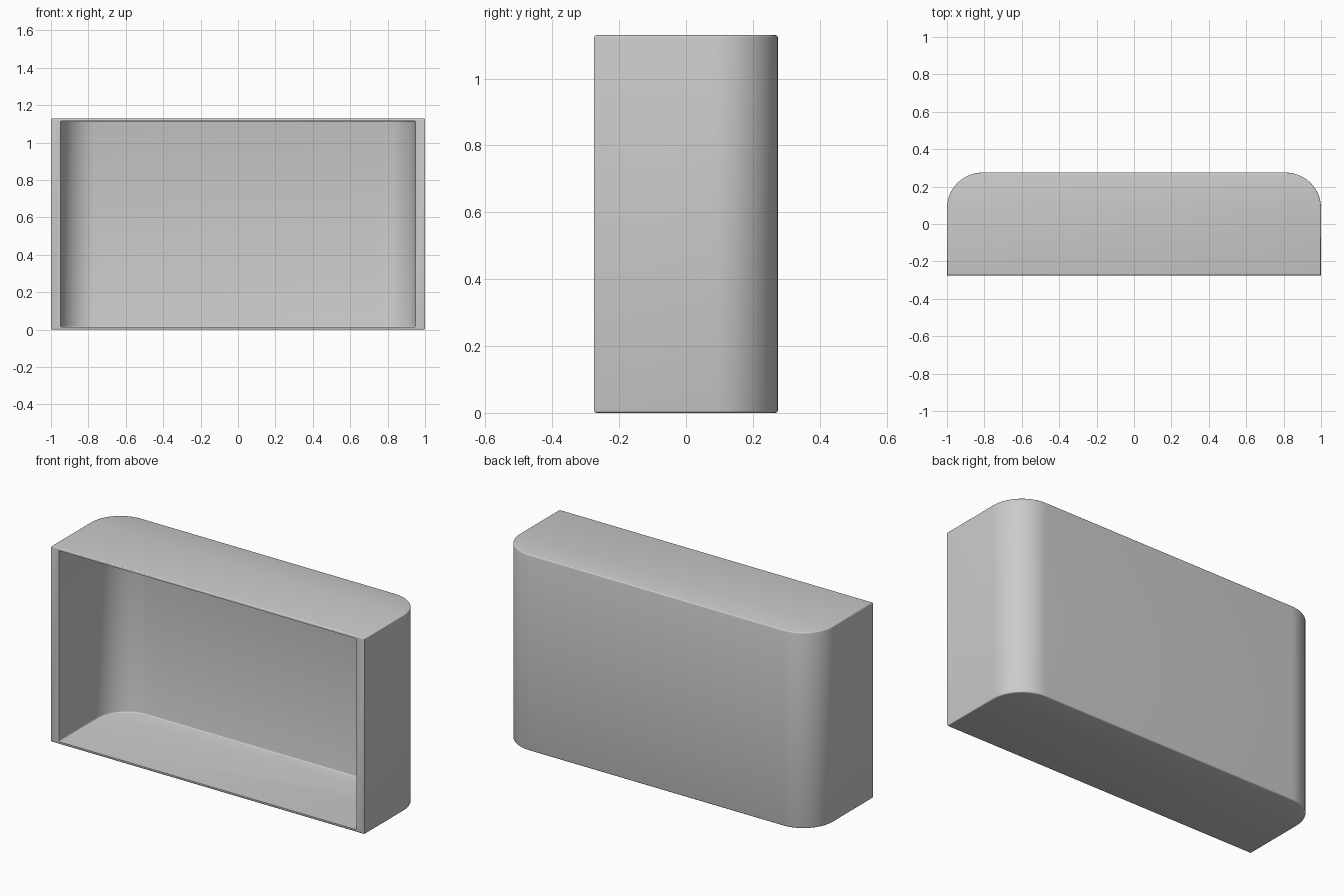
import bpy, bmesh, math

if "Cube" in bpy.data.objects:
    bpy.data.objects.remove(bpy.data.objects["Cube"])


def rounded_block(name, half_w, y0, y1, z0, z1, radius, edge, steps=16):
    """Vertical block with two rounded rear corners and softened rims."""
    outline = [(-half_w, y0), (half_w, y0)]
    for cx, start in ((half_w - radius, 0), (radius - half_w, 90)):
        for i in range(steps + 1):
            a = math.radians(start + 90 * i / steps)
            outline.append((cx + radius * math.cos(a),
                            y1 - radius + radius * math.sin(a)))
    bm = bmesh.new()
    base = bm.faces.new([bm.verts.new((x, y, z0)) for x, y in outline])
    top = bmesh.ops.extrude_face_region(bm, geom=[base])["geom"]
    bmesh.ops.translate(bm, vec=(0, 0, z1 - z0),
                        verts=[v for v in top if isinstance(v, bmesh.types.BMVert)])
    # The extrusion keeps the base face, so the block is closed
    bmesh.ops.recalc_face_normals(bm, faces=bm.faces)
    rims = [e for e in bm.edges if abs(e.verts[0].co.z - e.verts[1].co.z) < 1e-5]
    bmesh.ops.bevel(bm, geom=rims, offset=edge, segments=3, profile=0.5,
                    affect='EDGES')
    bmesh.ops.recalc_face_normals(bm, faces=bm.faces)
    mesh = bpy.data.meshes.new(name)
    bm.to_mesh(mesh)
    bm.free()
    obj = bpy.data.objects.new(name, mesh)
    bpy.context.collection.objects.link(obj)
    return obj


# Outer shell
shell = rounded_block("open_box_shell", 1.0, -0.275, 0.275, 0.0, 1.13, 0.19, 0.007)

# Hollow, open at the front
cutter = rounded_block("hollow_cutter", 0.95, -0.4, 0.26, 0.014, 1.116, 0.19, 0.007)
cut = shell.modifiers.new("hollow", 'BOOLEAN')
cut.operation = 'DIFFERENCE'
cut.solver = 'EXACT'
cut.object = cutter

# Apply the cut and shade smooth
bpy.context.view_layer.objects.active = shell
shell.select_set(True)
bpy.ops.object.modifier_apply(modifier=cut.name)
bpy.data.objects.remove(cutter, do_unlink=True)
bpy.ops.object.shade_smooth_by_angle(angle=math.radians(35))
